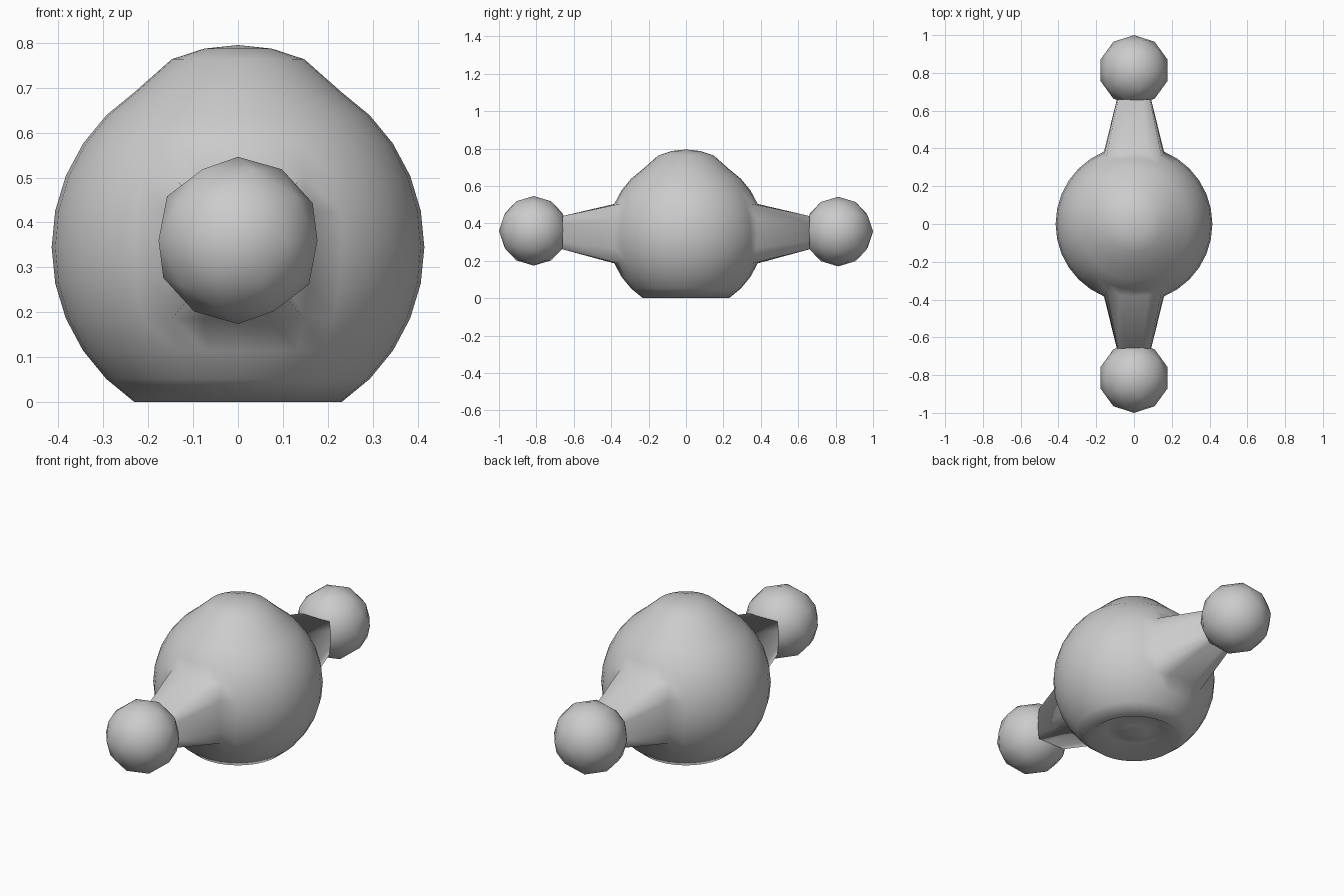
import bpy, bmesh
from math import radians
from mathutils import Matrix

if "Cube" in bpy.data.objects:
    bpy.data.objects.remove(bpy.data.objects["Cube"])

R, CZ = 0.415, 0.345          # body radius and centre height
BALL_R, BALL_Y = 0.186, 0.814


def finish(bm, name):
    bmesh.ops.recalc_face_normals(bm, faces=bm.faces[:])
    for f in bm.faces:
        f.smooth = True
    mesh = bpy.data.meshes.new(name)
    bm.to_mesh(mesh)
    bm.free()
    obj = bpy.data.objects.new(name, mesh)
    bpy.context.collection.objects.link(obj)
    return obj


# Body: sphere with raised crown and underside pushed inward
bm = bmesh.new()
bmesh.ops.create_uvsphere(bm, u_segments=32, v_segments=16, radius=R,
                          matrix=Matrix.Translation((0, 0, CZ)))
for v in bm.verts:
    if v.co.z > CZ + 0.37:
        v.co.z += 0.035
        v.co.x *= 0.93
        v.co.y *= 0.93
    elif v.co.z < -0.02:
        v.co.z += 0.1
        v.co.x *= 0.93
        v.co.y *= 0.93

# Arms: a patch of the sphere front and back, extruded and tapered
for side in (-1, 1):
    patch = []
    for f in bm.faces:
        c = f.calc_center_median()
        if c.y * side > 0.3 and abs(c.x) < 0.15 and abs(c.z - CZ) < 0.155:
            patch.append(f)
    res = bmesh.ops.extrude_face_region(bm, geom=patch)
    for v in res["geom"]:
        if isinstance(v, bmesh.types.BMVert):
            v.co.x *= 0.57
            v.co.z = 0.35 + (v.co.z - CZ) * 0.56
            v.co.y = side * 0.66
    old = [f for f in patch if f.is_valid]
    if old:
        bmesh.ops.delete(bm, geom=old, context='FACES')
finish(bm, "body_with_arms")

# End balls: low-poly smooth-shaded spheres
for side, name, z in ((-1, "front_ball", 0.36), (1, "back_ball", 0.356)):
    bm = bmesh.new()
    bmesh.ops.create_icosphere(bm, subdivisions=2, radius=BALL_R)
    ball = finish(bm, name)
    ball.location = (0, side * BALL_Y, z)
